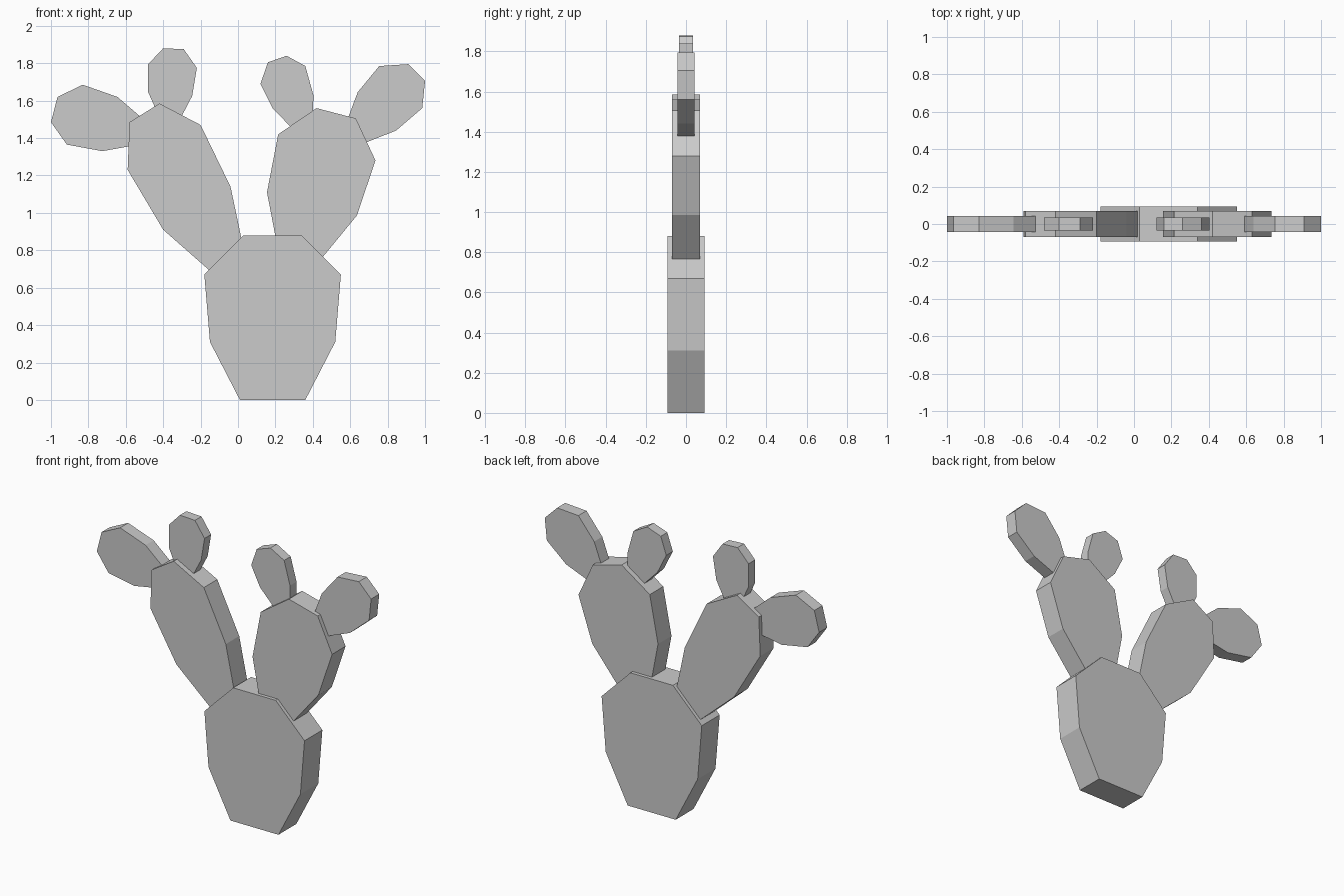
import bpy
import bmesh

cube = bpy.data.objects.get("Cube")
if cube:
    bpy.data.objects.remove(cube, do_unlink=True)

# One plain grey for the whole plant
grey = bpy.data.materials.new("plain grey")
grey.use_nodes = True
colour = (0.6, 0.6, 0.6, 1)
grey.diffuse_color = colour
grey.node_tree.nodes["Principled BSDF"].inputs["Base Color"].default_value = colour


def pad(name, outline, half):
    """Flat slab: an (x, z) outline extruded evenly along y."""
    bm = bmesh.new()
    face = bm.faces.new([bm.verts.new((x, -half, z)) for x, z in outline])
    new = bmesh.ops.extrude_face_region(bm, geom=[face])["geom"]
    moved = [v for v in new if isinstance(v, bmesh.types.BMVert)]
    bmesh.ops.translate(bm, verts=moved, vec=(0, 2 * half, 0))
    bmesh.ops.recalc_face_normals(bm, faces=bm.faces)
    mesh = bpy.data.meshes.new(name)
    bm.to_mesh(mesh)
    bm.free()
    mesh.materials.append(grey)
    bpy.context.collection.objects.link(bpy.data.objects.new(name, mesh))


# Trunk pad
pad("trunk_pad", [(.01, 0), (.36, 0), (.52, .31), (.55, .67),
                  (.34, .88), (.03, .88), (-.18, .67), (-.15, .31)], .093)

# Two large branch pads, with their narrow ends sunk into the trunk
pad("right_branch_pad", [(-.11, .655), (.04, .76), (-.04, 1.14), (-.2, 1.47),
                         (-.42, 1.585), (-.58, 1.485), (-.59, 1.23), (-.4, .91)], .07)
pad("left_branch_pad", [(.22, .77), (.38, .675), (.635, .985), (.735, 1.28),
                        (.63, 1.505), (.42, 1.56), (.215, 1.42), (.155, 1.11)], .07)

# Four small pads at the branch tips
pad("right_outer_pad", [(-.53, 1.365), (-.47, 1.47), (-.645, 1.62), (-.83, 1.685),
                        (-.965, 1.62), (-1, 1.485), (-.915, 1.365), (-.725, 1.33)], .042)
pad("right_top_pad", [(-.42, 1.51), (-.31, 1.5), (-.245, 1.625), (-.22, 1.775),
                      (-.29, 1.875), (-.4, 1.88), (-.48, 1.795), (-.48, 1.645)], .034)
pad("left_top_pad", [(.31, 1.43), (.4, 1.48), (.403, 1.63), (.36, 1.785),
                     (.26, 1.84), (.16, 1.805), (.12, 1.69), (.185, 1.56)], .034)
pad("left_outer_pad", [(.57, 1.46), (.63, 1.355), (.845, 1.44), (.985, 1.56),
                       (1, 1.705), (.91, 1.795), (.755, 1.785), (.64, 1.645)], .042)
